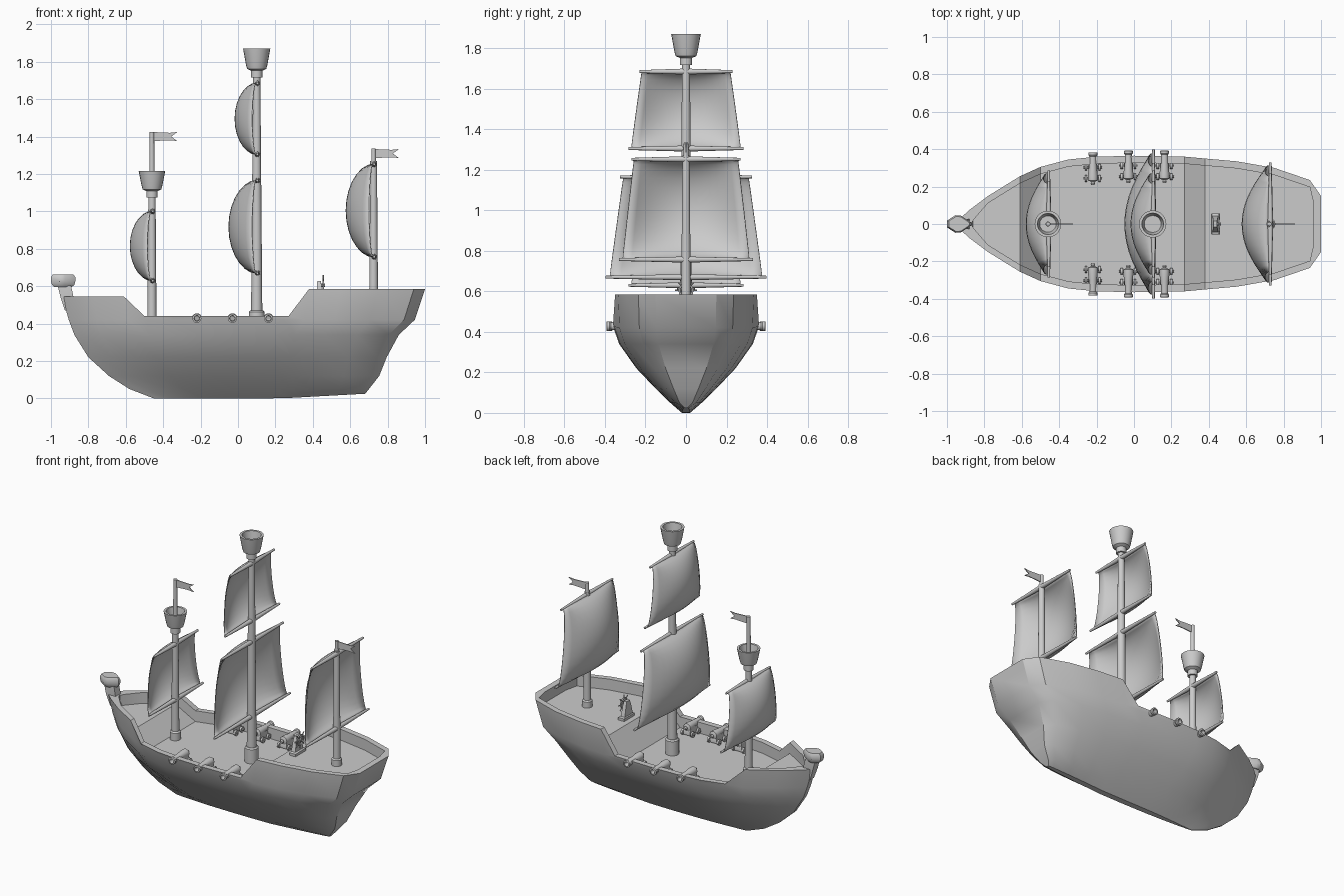
import bpy, bmesh
from math import pi, sin, cos, radians
from mathutils import Matrix, Vector

if "Cube" in bpy.data.objects:
    bpy.data.objects.remove(bpy.data.objects["Cube"])


def finish(name, bm, angle=35):
    bmesh.ops.recalc_face_normals(bm, faces=bm.faces)
    me = bpy.data.meshes.new(name)
    bm.to_mesh(me)
    bm.free()
    ob = bpy.data.objects.new(name, me)
    bpy.context.collection.objects.link(ob)
    bpy.ops.object.select_all(action='DESELECT')
    ob.select_set(True)
    bpy.context.view_layer.objects.active = ob
    bpy.ops.object.shade_smooth_by_angle(angle=radians(angle))
    return ob


def loft(name, rings, M=Matrix(), angle=35):
    """Bridge closed rings (even vertex count) and cap both ends with strips."""
    bm = bmesh.new()
    vs = [[bm.verts.new(M @ Vector(p)) for p in r] for r in rings]
    n = len(rings[0])
    for a, b in zip(vs, vs[1:]):
        for i in range(n):
            j = (i + 1) % n
            bm.faces.new((a[i], a[j], b[j], b[i]))
    for r in (vs[0], vs[-1]):
        for i in range(n // 2 - 1):
            bm.faces.new((r[i], r[i + 1], r[n - 2 - i], r[n - 1 - i]))
    return finish(name, bm, angle)


def lathe(name, profile, loc, rot=(0, 'X'), n=16):
    rings = [[(r * cos(2 * pi * k / n), r * sin(2 * pi * k / n), z) for k in range(n)]
             for r, z in profile]
    return loft(name, rings, Matrix.Translation(loc) @ Matrix.Rotation(radians(rot[0]), 4, rot[1]))


def block(name, levels, y0=0):
    """Stacked rectangles: (z, x_min, x_max, half_width)."""
    return loft(name, [[(a, y0 - w, z), (b, y0 - w, z), (b, y0 + w, z), (a, y0 + w, z)]
                       for z, a, b, w in levels])


def interp(x, pts):
    for (x0, y0), (x1, y1) in zip(pts, pts[1:]):
        if x <= x1:
            return y0 + (y1 - y0) * max(0, x - x0) / (x1 - x0)
    return pts[-1][1]


# Hull: waterlines scaled from the gunwale outline, then rim, inner wall and deck
outline = [(-.94, .02), (-.88, .075), (-.78, .15), (-.61, .255), (-.5, .305), (-.35, .345),
           (-.2, .36), (0, .365), (.27, .36), (.38, .35), (.55, .335), (.75, .3),
           (.94, .235), (1, .15)]
sheer = [(-.94, .545), (-.61, .545), (-.5, .44), (.27, .44), (.38, .585), (1, .585)]
# z, bow x, stern x, half width
waterlines = [(0, -.45, .68, .02), (.05, -.58, .70, .078), (.12, -.69, .755, .15),
              (.22, -.80, .795, .245), (.34, -.875, .86, .33), (.42, -.905, .945, .358)]


def both_sides(half):
    return half + [(x, -y, z) for x, y, z in reversed(half)]


rings = []
for z, bow, stern, w in waterlines:
    half = []
    for x, y in outline:
        u = (x + .94) / 1.94
        lift = .025 * max(0, (u - .6) / .4) if z == 0 else 0
        half.append((bow + (stern - bow) * u, y * w / .365, z + lift))
    rings.append(both_sides(half))
rings.append(both_sides([(x, y, interp(x, sheer)) for x, y in outline]))
for drop in (0, .072):
    rings.append(both_sides([(min(.96, max(x, -.87 + .4 * (x + .94))), max(.004, y - .038),
                              interp(x, sheer) - drop) for x, y in outline]))
loft("hull", rings, angle=32)

# Bow ornament on its neck
block("bow_neck", [(.47, -.925, -.86, .02), (.545, -.95, -.88, .028), (.605, -.965, -.893, .025)])
gem = [(-1, .018), (-.955, .047), (-.925, .045), (-.87, .008)]
loft("bow_ornament", [both_sides([(-.935 + (x + .935) * s, y * s, z) for x, y in gem])
                      for z, s in ((.595, .7), (.607, .92), (.625, 1), (.648, 1), (.662, .85))])


# Masts, collars, tops
def mast(name, x, deck, collar, r0, r1, top, collar_r):
    lathe(name, [(r0, deck - .02), (r1, top)], (x, 0, 0))
    lathe(name + "_collar", [(collar_r, deck - .02), (collar_r, collar - .008),
                             (collar_r - .008, collar)], (x, 0, 0))


def lookout(name, x, z, r, h):
    lathe(name, [(r * .42, z - .045), (r * .42, z - .01), (r * .7, z), (r * .78, z + .02),
                 (r, z + h), (r * .8, z + h), (r * .62, z + .03)], (x, 0, 0), n=20)


mast("fore_mast", -.46, .37, .425, .025, .019, 1.12, .034)
mast("main_mast", .1, .37, .47, .031, .019, 1.77, .042)
mast("rear_mast", .725, .513, .56, .024, .018, 1.27, .031)
lookout("fore_lookout", -.46, 1.118, .071, .097)
lookout("main_lookout", .1, 1.762, .073, .108)
lathe("fore_flagpole", [(.014, 1.1), (.012, 1.425)], (-.46, 0, 0))
lathe("rear_flagpole", [(.013, 1.25), (.011, 1.335)], (.725, 0, 0))


# Swallowtail flags
def flag(name, x, z, w, h):
    pts = [(0, 0), (w * .7, .004), (w, 0), (w * .75, h / 2), (w, h), (w * .7, h - .004), (0, h)]
    bm = bmesh.new()
    f = bm.faces.new([bm.verts.new((x + a, -.003, z + b)) for a, b in pts])
    ext = bmesh.ops.extrude_face_region(bm, geom=[f])
    bmesh.ops.translate(bm, vec=(0, .006, 0),
                        verts=[v for v in ext["geom"] if isinstance(v, bmesh.types.BMVert)])
    finish(name, bm)


flag("fore_flag", -.452, 1.376, .127, .048)
flag("rear_flag", .733, 1.285, .127, .048)


# Billowing sails with tapered yards
def sail(name, x, z0, z1, w0, w1, depth, n=14):
    bm = bmesh.new()
    grid = []
    for j in range(n + 1):
        t = (1 - cos(pi * j / n)) / 2
        puff = max(0, 1 - (2 * t - 1) ** 2) ** .55
        row = []
        for i in range(n + 1):
            s = 2 * i / n - 1
            y = s * ((w0 + (w1 - w0) * t) * .95)
            bulge = puff * (.02 + (depth - .02) * (1 - s * s))
            row.append(bm.verts.new((x - .004 - bulge, y, z0 + (z1 - z0) * t)))
        grid.append(row)
    for a, b in zip(grid, grid[1:]):
        for i in range(n):
            bm.faces.new((a[i], a[i + 1], b[i + 1], b[i]))
    ob = finish(name, bm)
    thick = ob.modifiers.new("thickness", 'SOLIDIFY')
    thick.thickness = .005
    thick.offset = 0
    for tag, z, w in (("lower", z0, w0), ("upper", z1, w1)):
        lathe(name + "_" + tag + "_yard", [(.007, -w), (.015, 0), (.007, w)],
              (x + .004, 0, z), (90, 'X'), 12)


sail("fore_sail", -.46, .63, 1.0, .285, .23, .112)
sail("main_sail", .1, .67, 1.165, .397, .325, .145)
sail("main_top_sail", .1, 1.305, 1.685, .285, .23, .112)
sail("rear_sail", .725, .757, 1.252, .33, .27, .143)

# Cannons: three per side on wheeled carriages
barrel = [(.008, -.018), (.012, -.008), (.008, 0), (.026, .006), (.027, .03), (.022, .07), (.019, .135),
          (.024, .142), (.024, .155), (.015, .157), (.013, .12)]
for k, (x, tip) in enumerate(((-.22, .383), (-.03, .393), (.163, .393))):
    for s, side in ((-1, "right"), (1, "left")):
        tag = f"cannon_{side}_{k + 1}"
        lathe(tag, barrel, (x, s * (tip - .157), .428), (-90 * s, 'X'))
        mid = s * (tip - .11)
        block(tag + "_carriage", [(.378, x - .024, x + .024, .042),
                                  (.405, x - .024, x + .024, .042),
                                  (.425, x - .024, x + .024, .03)], mid)
        for d in (-.03, .03):
            lathe(tag + "_axle", [(.006, -.05), (.006, .05)], (x, mid + d, .387), (90, 'Y'), 8)
            for e in (-.036, .036):
                lathe(tag + "_wheel", [(.018, -.006), (.018, .006)],
                      (x + e, mid + d, .387), (90, 'Y'), 12)

# Steering wheel and stand
block("helm_stand", [(.505, .415, .46, .055), (.53, .415, .46, .055), (.535, .42, .45, .042),
                     (.6, .422, .446, .026), (.628, .424, .444, .016)])
bpy.ops.mesh.primitive_torus_add(major_segments=20, minor_segments=8, major_radius=.032,
                                 minor_radius=.005, location=(.456, 0, .605),
                                 rotation=(0, pi / 2, 0))
bpy.context.object.name = "helm_wheel"
bpy.ops.object.shade_smooth()
lathe("helm_hub", [(.009, -.02), (.009, .01)], (.456, 0, .605), (90, 'Y'), 10)
for k in range(4):
    lathe("helm_spoke", [(.004, -.055), (.003, 0), (.004, .055)], (.456, 0, .605), (45 * k, 'X'), 6)
